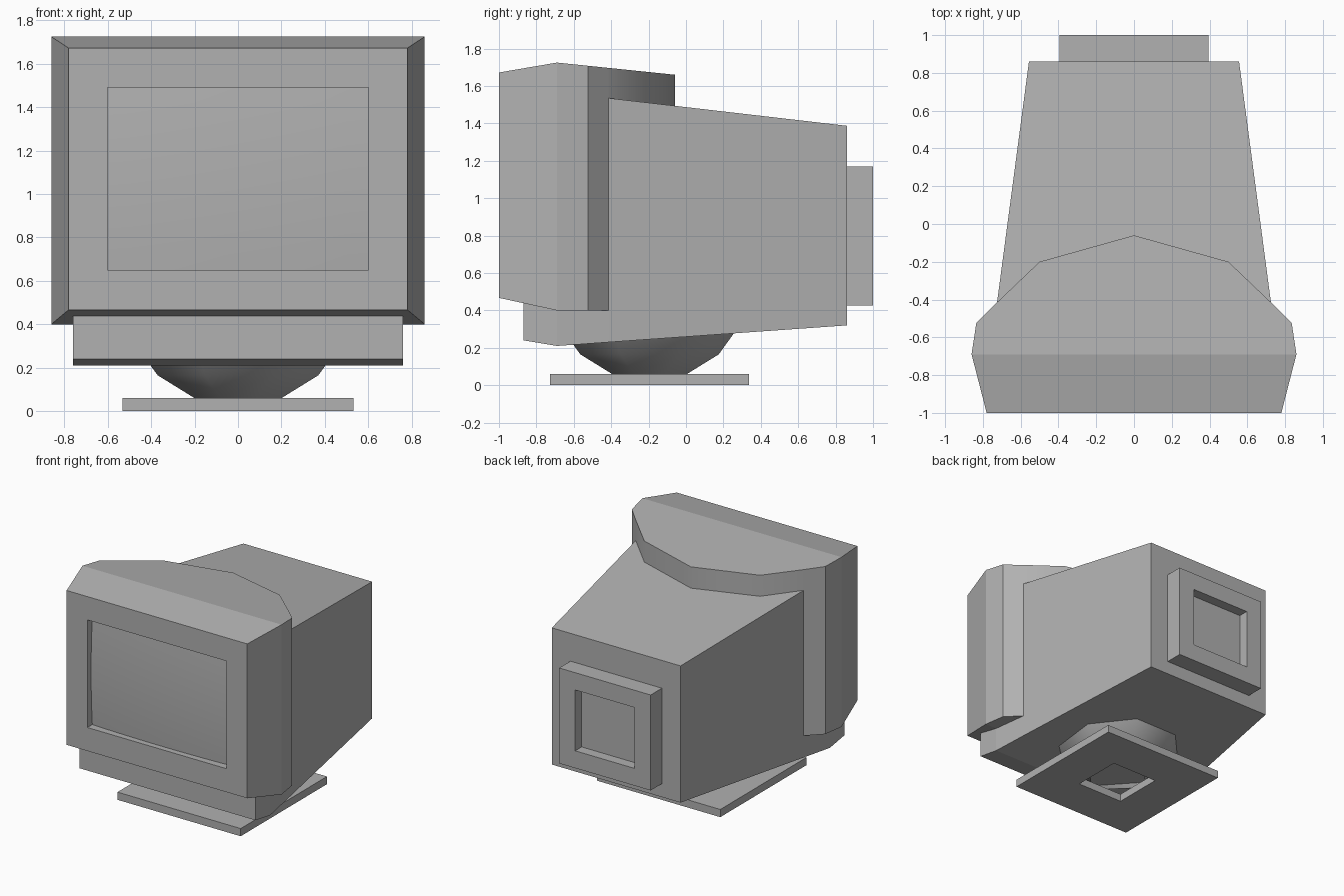
import bpy, bmesh, math

if "Cube" in bpy.data.objects:
    bpy.data.objects.remove(bpy.data.objects["Cube"])

grey = bpy.data.materials.new("dark_grey")
grey.diffuse_color = (0.44, 0.44, 0.44, 1)
grey.use_nodes = True
grey.node_tree.nodes["Principled BSDF"].inputs["Base Color"].default_value = grey.diffuse_color


def make(name, polys):
    """Object from polygons given as point lists; shared corners are welded."""
    bm = bmesh.new()
    for pts in polys:
        bm.faces.new([bm.verts.new(p) for p in pts])
    bmesh.ops.remove_doubles(bm, verts=bm.verts, dist=0.0005)
    bmesh.ops.recalc_face_normals(bm, faces=bm.faces)
    me = bpy.data.meshes.new(name)
    bm.to_mesh(me)
    bm.free()
    me.materials.append(grey)
    ob = bpy.data.objects.new(name, me)
    bpy.context.collection.objects.link(ob)
    return ob


def loft(rings, start=False, end=False):
    """Quads between successive rings, with optional end caps."""
    polys = []
    for a, b in zip(rings, rings[1:]):
        n = len(a)
        polys += [[a[i], a[(i + 1) % n], b[(i + 1) % n], b[i]] for i in range(n)]
    return polys + ([rings[0]] if start else []) + ([rings[-1]] if end else [])


def rect_y(y, hx, z0, z1):
    return [(-hx, y, z0), (hx, y, z0), (hx, y, z1), (-hx, y, z1)]


def rect_z(z, h, cy):
    return [(-h, cy - h, z), (h, cy - h, z), (h, cy + h, z), (-h, cy + h, z)]


def smooth(ob, angle):
    bpy.ops.object.select_all(action='DESELECT')
    ob.select_set(True)
    bpy.context.view_layer.objects.active = ob
    bpy.ops.object.shade_smooth_by_angle(angle=math.radians(angle))


# Front bezel: chamfered frame with screen opening
faces = loft([rect_y(-0.69, 0.86, 0.40, 1.725), rect_y(-1, 0.78, 0.467, 1.672),
              rect_y(-1, 0.60, 0.65, 1.49), rect_y(-0.94, 0.60, 0.65, 1.49)])
# Rear hood of the bezel: plan outline under a sloping top
half = [(0.86, -0.69), (0.835, -0.525), (0.725, -0.415), (0.5, -0.2), (0, -0.06)]
plan = half + [(-x, y) for x, y in half[-2::-1]]
low = [(x, y, 0.40) for x, y in plan]
high = [(x, y, 1.725 - 0.103 * (y + 0.69)) for x, y in plan]
faces += [[low[i], low[i + 1], high[i + 1], high[i]] for i in range(len(plan) - 1)]
bezel = make("screen_bezel", faces + [low, high])
# Only the curved rear wall of the hood is smooth shaded
for p in bezel.data.polygons:
    p.use_smooth = abs(p.normal.z) < 0.05 and p.center.y > -0.4

# Bulging screen glass
N = 12


def glass(i, j):
    u, v = 2 * i / N - 1, 2 * j / N - 1
    return (0.60 * u, -0.97 + 0.015 * (u * u + v * v), 1.07 + 0.42 * v)


screen = make("screen", [[glass(i, j), glass(i + 1, j), glass(i + 1, j + 1), glass(i, j + 1)]
                         for i in range(N) for j in range(N)])
if screen.data.polygons[0].normal.y > 0:
    screen.data.flip_normals()
smooth(screen, 30)

# Tapered housing, and the chin that runs forward under the bezel
make("housing", loft([rect_y(-0.415, 0.725, 0.23, 1.535), rect_y(0.861, 0.556, 0.32, 1.387)],
                     end=True)
     + loft([rect_y(-0.87, 0.76, 0.24, 0.45), rect_y(-0.69, 0.76, 0.21, 0.45),
             rect_y(-0.415, 0.725, 0.23, 0.45)], start=True)
     + [rect_y(-0.415, 0.725, 0.45, 1.535)])

# Recessed block on the back
make("rear_block", loft([rect_y(0.86, 0.395, 0.425, 1.17), rect_y(1.0, 0.395, 0.425, 1.17),
                         rect_y(1.0, 0.257, 0.56, 1.035), rect_y(0.92, 0.257, 0.56, 1.035)],
                        end=True))

# Square foot plate with a square hole
CY = -0.195
make("foot_plate", loft([rect_z(0, 0.532, CY), rect_z(0.06, 0.532, CY), rect_z(0.06, 0.2, CY),
                         rect_z(0, 0.2, CY), rect_z(0, 0.532, CY)]))


# Eight-sided swivel bowl
def octagon(apothem, z):
    r = apothem / math.cos(math.pi / 8)
    angles = [math.pi / 8 * (2 * k + 1) for k in range(8)]
    return [(r * math.cos(a), CY + r * math.sin(a), z) for a in angles]


bowl = make("swivel_bowl", loft([octagon(0.2, 0.06), octagon(0.37, 0.165), octagon(0.46, 0.29)]))
smooth(bowl, 50)
